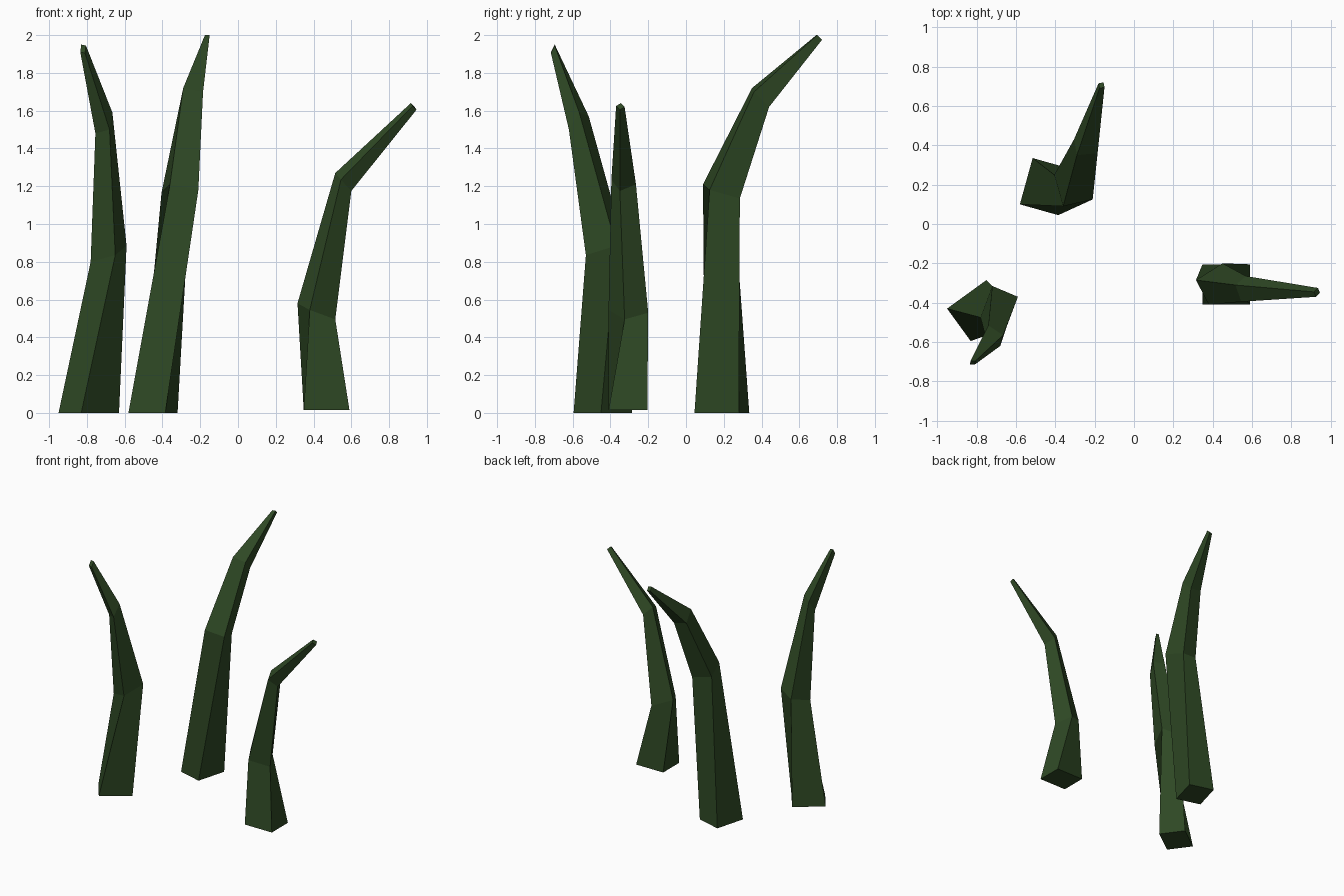
import bpy, bmesh
from mathutils import Vector

green = bpy.data.materials.new("dark_green")
green.diffuse_color = (0.028, 0.066, 0.018, 1)


def blade(name, rings):
    """Loft a tapering four-sided stalk; each ring gives three corners of a parallelogram."""
    bm = bmesh.new()
    loops = []
    for corners in rings:
        a, b, c = (Vector(p) for p in corners)
        loops.append([bm.verts.new(p) for p in (a, b, c, a + c - b)])
    for low, high in zip(loops, loops[1:]):
        for i in range(4):
            j = (i + 1) % 4
            bm.faces.new((low[i], low[j], high[j], high[i]))
    bm.faces.new(loops[0][::-1])
    bm.faces.new(loops[-1])
    bmesh.ops.recalc_face_normals(bm, faces=bm.faces[:])
    mesh = bpy.data.meshes.new(name)
    bm.to_mesh(mesh)
    bm.free()
    mesh.materials.append(green)
    obj = bpy.data.objects.new(name, mesh)
    bpy.context.collection.objects.link(obj)


# Left stalk, bending forward
blade("left_grass_blade", [
    [(-0.95, -0.43, 0), (-0.83, -0.595, 0), (-0.63, -0.45, 0)],
    [(-0.78, -0.475, 0.80), (-0.65, -0.53, 0.835), (-0.59, -0.37, 0.885)],
    [(-0.755, -0.57, 1.48), (-0.68, -0.62, 1.50), (-0.665, -0.565, 1.59)],
    [(-0.835, -0.715, 1.91), (-0.81, -0.715, 1.905), (-0.805, -0.695, 1.945)],
])

# Tall stalk, bending back
blade("back_grass_blade", [
    [(-0.58, 0.10, 0), (-0.385, 0.045, 0), (-0.32, 0.28, 0)],
    [(-0.36, 0.09, 1.21), (-0.21, 0.125, 1.18), (-0.255, 0.285, 1.135)],
    [(-0.29, 0.35, 1.72), (-0.185, 0.36, 1.70), (-0.20, 0.44, 1.62)],
    [(-0.175, 0.69, 2.0), (-0.15, 0.695, 2.0), (-0.155, 0.72, 1.975)],
])

# Short stalk, bending right
blade("right_grass_blade", [
    [(0.348, -0.41, 0.015), (0.59, -0.41, 0.015), (0.59, -0.205, 0.015)],
    [(0.38, -0.41, 0.545), (0.515, -0.325, 0.495), (0.45, -0.20, 0.53)],
    [(0.545, -0.395, 1.235), (0.60, -0.35, 1.175), (0.57, -0.265, 1.21)],
    [(0.925, -0.37, 1.625), (0.945, -0.35, 1.605), (0.935, -0.325, 1.62)],
])
